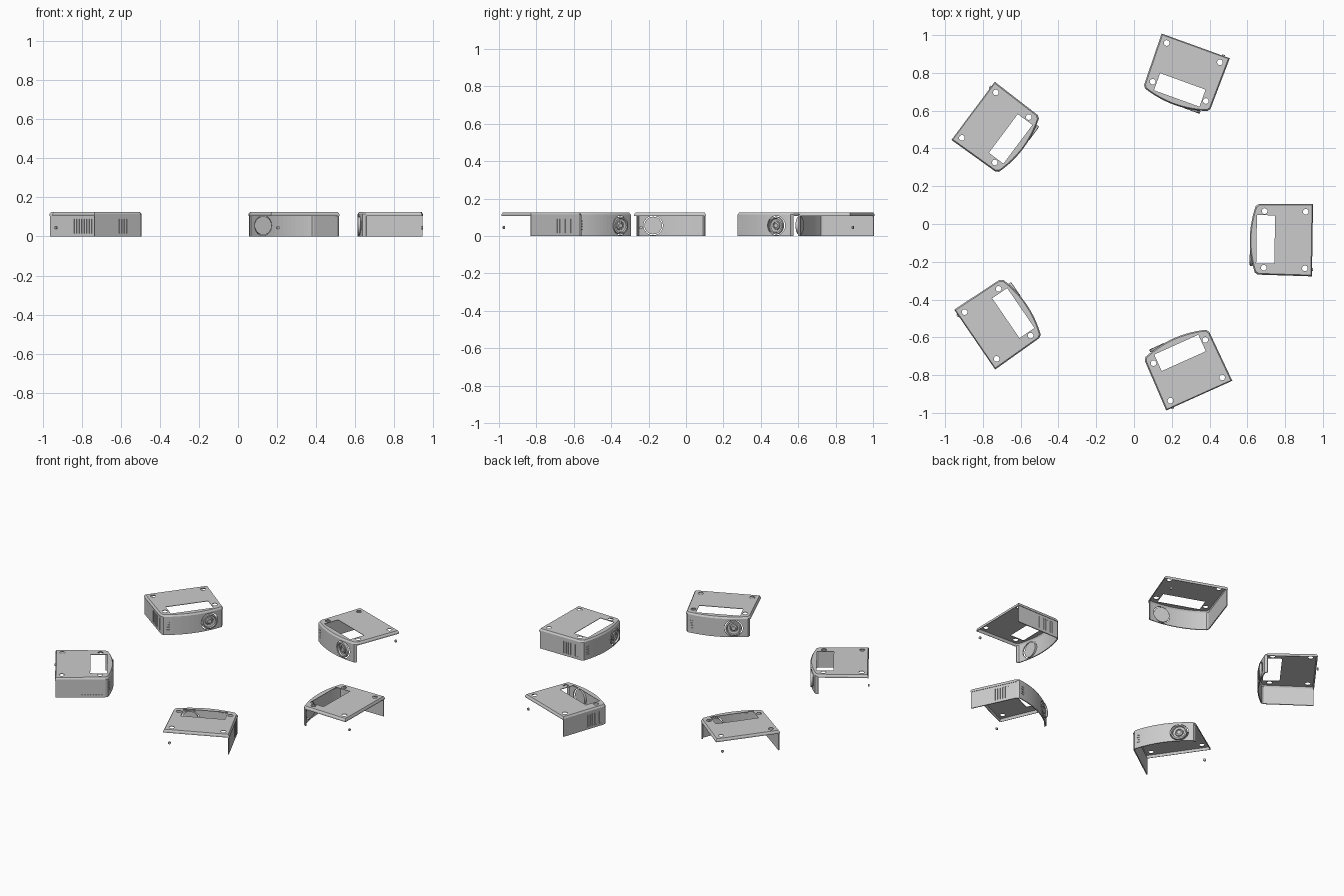
import bpy, bmesh
from math import pi, cos, sin, atan2
from mathutils import Matrix, Vector

if "Cube" in bpy.data.objects:
    bpy.data.objects.remove(bpy.data.objects["Cube"])


def new_object(name, bm):
    bmesh.ops.recalc_face_normals(bm, faces=bm.faces)
    me = bpy.data.meshes.new(name)
    bm.to_mesh(me)
    bm.free()
    ob = bpy.data.objects.new(name, me)
    bpy.context.collection.objects.link(ob)
    return ob


def add_box(bm, center, size):
    m = Matrix.Translation(center) @ Matrix.Diagonal((*size, 1))
    bmesh.ops.create_cube(bm, size=1, matrix=m)


def add_cyl(bm, center, r, depth, axis='Z', seg=24):
    m = Matrix.Translation(center)
    if axis == 'Y':
        m = m @ Matrix.Rotation(pi / 2, 4, 'X')
    bmesh.ops.create_cone(bm, cap_ends=True, segments=seg, radius1=r, radius2=r, depth=depth, matrix=m)


def bake(ob, thickness, cutter_bms):
    """Give a surface thickness, cut the openings, return the final mesh."""
    s = ob.modifiers.new("thickness", 'SOLIDIFY')
    s.thickness, s.offset, s.use_even_offset = thickness, -1, True
    cutters = []
    for bm in cutter_bms:
        c = new_object("cutter", bm)
        c.hide_render = True
        b = ob.modifiers.new("cut", 'BOOLEAN')
        b.operation, b.object, b.solver = 'DIFFERENCE', c, 'EXACT'
        cutters.append(c)
    dg = bpy.context.evaluated_depsgraph_get()
    me = bpy.data.meshes.new_from_object(ob.evaluated_get(dg))
    for o in cutters + [ob]:
        bpy.data.objects.remove(o)
    return me


def take_mesh(ob):
    me = ob.data
    bpy.data.objects.remove(ob)
    return me


# Bowed front edge, shared by the plate and the wall
N = 16
arc = []
for i in range(N + 1):
    x = -.176 + .352 * i / N
    arc.append((x, -.15 - .03 * (1 - (x / .18) ** 2)))

LENS_X, LENS_Z = .095, .056

# Top plate: shallow tray with a sloped rim
outline = [(-.192, .152), (-.187, -.135)] + arc + [(.187, -.135), (.192, .152)]
bm = bmesh.new()
rings = []
for z, k in ((.106, 1.0), (.114, 1.0), (.125, .965)):
    rings.append([bm.verts.new((x * k, y * k, z)) for x, y in outline])
n = len(outline)
for a, b in zip(rings, rings[1:]):
    for i in range(n):
        bm.faces.new((a[i], a[(i + 1) % n], b[(i + 1) % n], b[i]))
bm.faces.new(rings[-1])
bmesh.ops.recalc_face_normals(bm, faces=bm.faces)
if max(bm.faces, key=lambda f: f.calc_area()).normal.z < 0:
    bmesh.ops.reverse_faces(bm, faces=bm.faces)
me = bpy.data.meshes.new("top_plate")
bm.to_mesh(me)
bm.free()
plate = bpy.data.objects.new("top_plate", me)
bpy.context.collection.objects.link(plate)

# Large service opening and four round foot holes
slot = bmesh.new()
add_box(slot, (0, -.096, .12), (.256, .096, .1))
holes = bmesh.new()
for sx in (-.15, .15):
    for y in (-.104, .114):
        add_cyl(holes, (sx, y, .12), .015, .1)
plate_me = bake(plate, .003, [slot, holes])

# Wall: one side and the bowed front, other sides are open
path = [(-.189, .15), (-.184, -.135)] + arc + [(.184, -.135)]
bm = bmesh.new()
lo = [bm.verts.new((x, y, 0)) for x, y in path]
hi = [bm.verts.new((x, y, .109)) for x, y in path]
for i in range(len(path) - 1):
    bm.faces.new((lo[i], lo[i + 1], hi[i + 1], hi[i]))
me = bpy.data.meshes.new("wall")
bm.to_mesh(me)
bm.free()
wall = bpy.data.objects.new("wall", me)
bpy.context.collection.objects.link(wall)

# Lens opening, side vents and small front vents
lens_hole = bmesh.new()
add_cyl(lens_hole, (LENS_X, -.17, LENS_Z), .052, .08, 'Y', 40)
vents = bmesh.new()
for i in range(8):
    add_box(vents, (-.1885, -.115 + i * .016, .053), (.012, .006, .074))
for i in range(4):
    add_box(vents, (-.153, -.161, .035 + i * .015), (.022, .012, .005))
wall_me = bake(wall, .006, [lens_hole, vents])

# Lens: turned profile of radius and depth
profile = [(0, -.170), (.012, -.172), (.018, -.169), (.020, -.174), (.023, -.174), (.025, -.168),
           (.036, -.170), (.039, -.179), (.047, -.177), (.047, -.163), (0, -.163)]
bm = bmesh.new()
vs = [bm.verts.new((r, y, 0)) for r, y in profile]
edges = [bm.edges.new(p) for p in zip(vs, vs[1:])]
bmesh.ops.spin(bm, geom=vs + edges, axis=(0, 1, 0), cent=(0, 0, 0), angle=2 * pi, steps=40)
bmesh.ops.remove_doubles(bm, verts=bm.verts, dist=1e-5)
bmesh.ops.translate(bm, verts=bm.verts, vec=(LENS_X, 0, LENS_Z))
lens_me = take_mesh(new_object("lens", bm))

# Small socket left at the open back corner
bm = bmesh.new()
add_cyl(bm, (.155, .154, .045), .008, .008, 'Y', 12)
add_box(bm, (.155, .155, .045), (.016, .004, .007))
socket_me = take_mesh(new_object("back_socket", bm))

# Five units in a ring, each facing the middle: position, facing direction
units = [((.793, -.083), (-1, .015)),
         ((.275, .800), (-.34, -.94)),
         ((-.730, .508), (.80, -.597)),
         ((-.718, -.526), (.825, .565)),
         ((.283, -.770), (-.41, .912))]
parts = {"top_plate": plate_me, "wall": wall_me, "lens": lens_me, "back_socket": socket_me}
for k, ((px, py), (fx, fy)) in enumerate(units, 1):
    for name, me in parts.items():
        ob = bpy.data.objects.new(f"{name}_{k}", me)
        ob.location = (px, py, 0)
        ob.rotation_euler = (0, 0, atan2(fx, -fy))
        bpy.context.collection.objects.link(ob)
